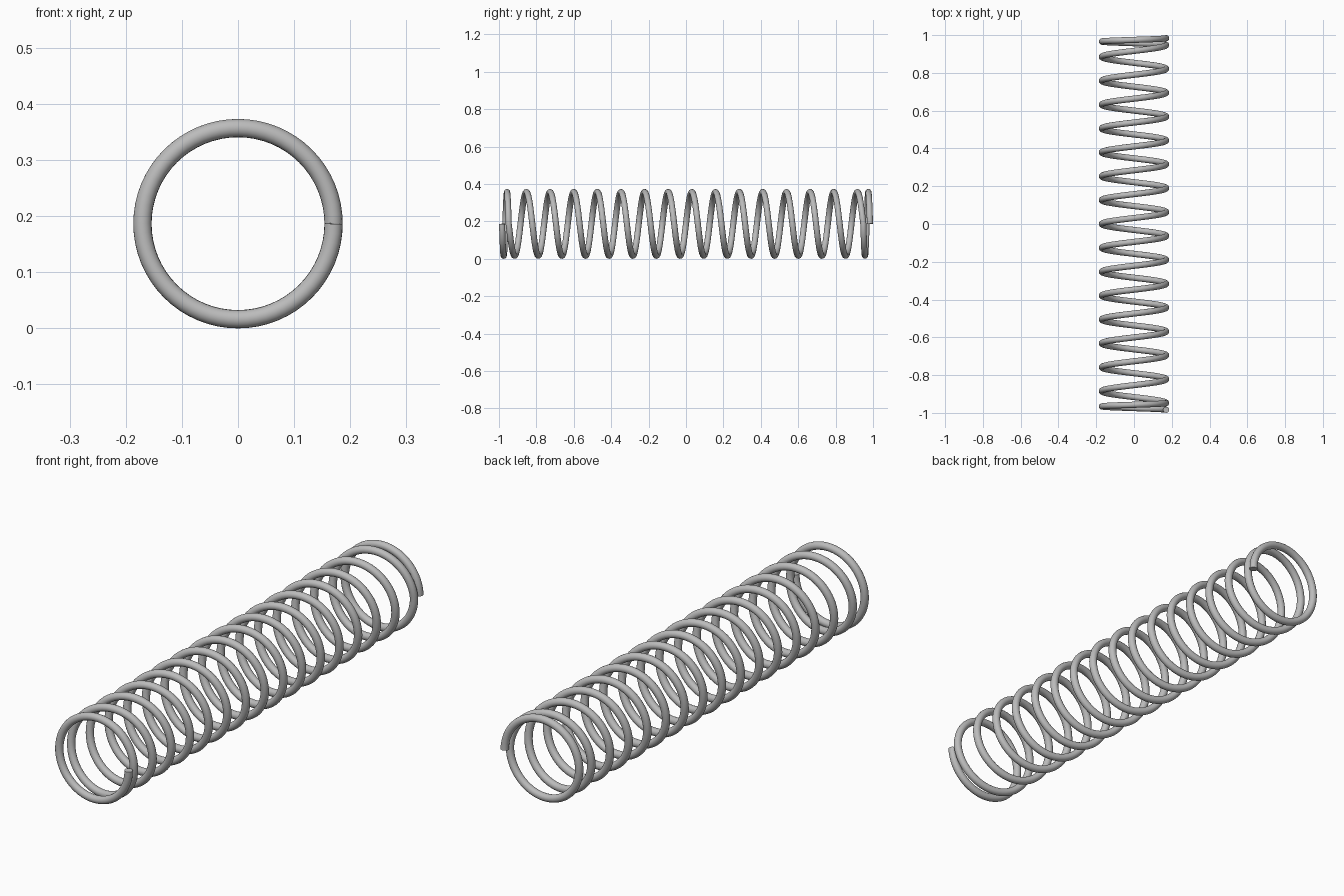
import bpy, math

cube = bpy.data.objects.get("Cube")
if cube:
    bpy.data.objects.remove(cube, do_unlink=True)

WIRE = 0.0163            # wire radius
COIL = 0.1703            # radius of the coil's centre line
TURNS = 17               # one closed turn at each end, the rest open
STEPS = 64               # points per turn
END_Y = 1 - WIRE         # centre line at the tips
OPEN_Y = 0.948           # centre line where the open coils begin

steel = bpy.data.materials.new("steel_grey")
steel.use_nodes = True
grey = (0.5, 0.5, 0.5, 1)
steel.diffuse_color = grey
steel.node_tree.nodes["Principled BSDF"].inputs["Base Color"].default_value = grey


def height_along(turn):
    """Position along y: tight pitch in the end turns, wide pitch between."""
    if turn < 1:
        return -END_Y + (END_Y - OPEN_Y) * turn
    if turn > TURNS - 1:
        return -height_along(TURNS - turn)
    return -OPEN_Y + 2 * OPEN_Y * (turn - 1) / (TURNS - 2)


# Helical centre line with a round wire section and capped tips
curve = bpy.data.curves.new("coil_spring", "CURVE")
curve.dimensions = "3D"
curve.bevel_depth = WIRE
curve.bevel_resolution = 6
curve.use_fill_caps = True
path = curve.splines.new("POLY")
path.points.add(TURNS * STEPS)
for i, point in enumerate(path.points):
    turn = i / STEPS
    angle = -2 * math.pi * turn
    point.co = (COIL * math.cos(angle), height_along(turn),
                COIL + WIRE + COIL * math.sin(angle), 1)
curve.materials.append(steel)

spring = bpy.data.objects.new("coil_spring", curve)
bpy.context.collection.objects.link(spring)

# Turn into a mesh and smooth the wire, keeping the cut tips sharp
bpy.ops.object.select_all(action="DESELECT")
spring.select_set(True)
bpy.context.view_layer.objects.active = spring
bpy.ops.object.convert(target="MESH")
bpy.ops.object.shade_smooth_by_angle(angle=math.radians(40))
